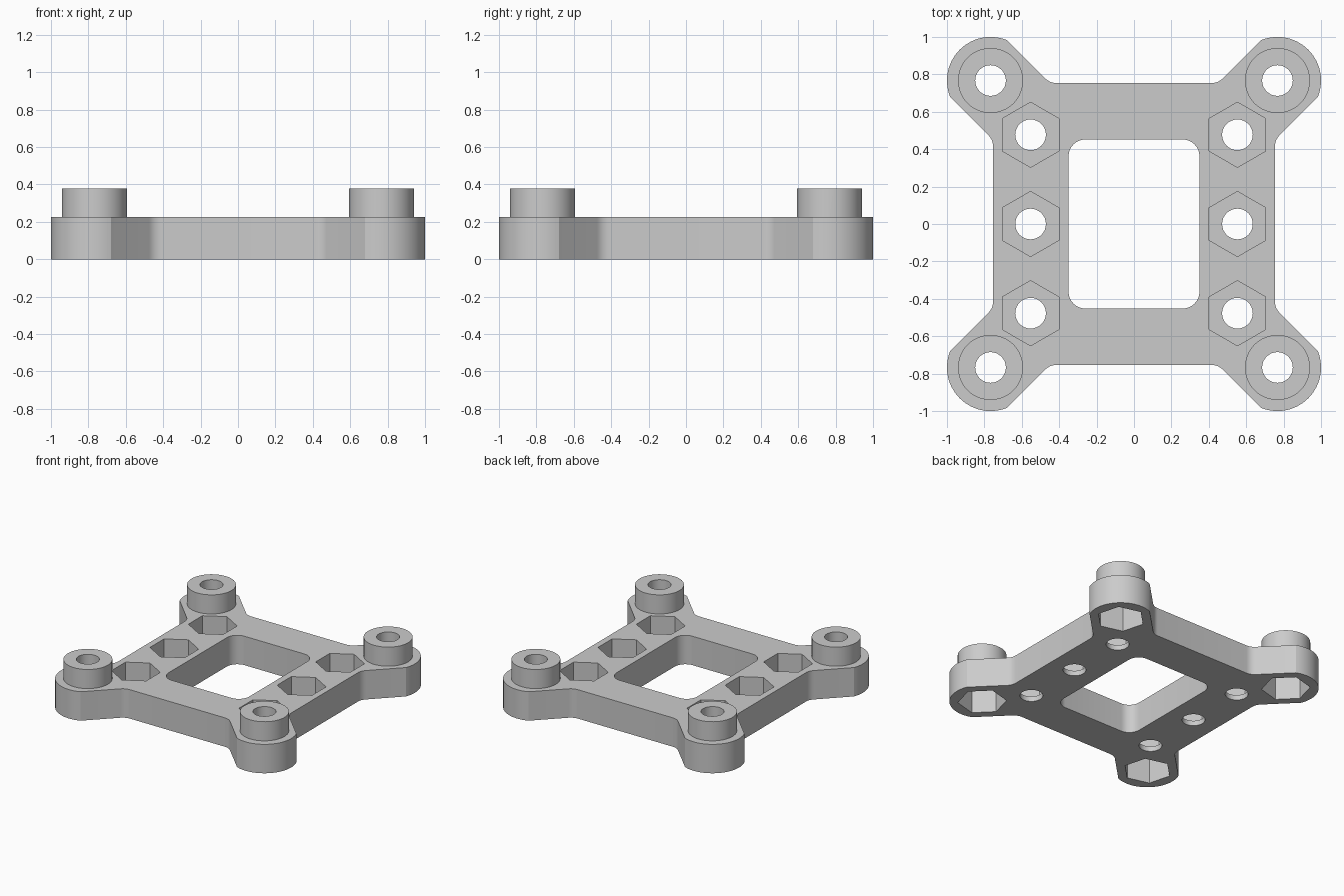
import bpy, bmesh, math
from mathutils import Matrix

if "Cube" in bpy.data.objects:
    bpy.data.objects.remove(bpy.data.objects["Cube"], do_unlink=True)

PLATE_TOP, BOSS_TOP = 0.227, 0.377
CORNER = 0.767
NUT_R, HOLE_R = 0.174, 0.082

grey = bpy.data.materials.new("plain grey")
grey.use_nodes = True
colour = (0.6, 0.6, 0.6, 1)
grey.diffuse_color = colour
grey.node_tree.nodes["Principled BSDF"].inputs["Base Color"].default_value = colour


def arc(cx, cy, r, a0, a1, n):
    """Points along an arc, angles in degrees."""
    angles = [math.radians(a0 + (a1 - a0) * i / n) for i in range(n + 1)]
    return [(cx + r * math.cos(a), cy + r * math.sin(a)) for a in angles]


def polygon(cx, cy, r, sides, turn=0):
    return arc(cx, cy, r, turn, turn + 360, sides)[:-1]


def prism(name, outlines, z0, z1):
    """Extrude each closed outline from z0 to z1 into one object."""
    bm = bmesh.new()
    for outline in outlines:
        face = bm.faces.new([bm.verts.new((x, y, z0)) for x, y in outline])
        new = bmesh.ops.extrude_face_region(bm, geom=[face])["geom"]
        verts = [v for v in new if isinstance(v, bmesh.types.BMVert)]
        bmesh.ops.translate(bm, verts=verts, vec=(0, 0, z1 - z0))
    bmesh.ops.recalc_face_normals(bm, faces=bm.faces)
    mesh = bpy.data.meshes.new(name)
    bm.to_mesh(mesh)
    bm.free()
    mesh.materials.append(grey)
    ob = bpy.data.objects.new(name, mesh)
    bpy.context.collection.objects.link(ob)
    return ob


def combine(target, tool, operation):
    """Apply a boolean and remove the tool."""
    tool.hide_render = True
    mod = target.modifiers.new(tool.name, "BOOLEAN")
    mod.operation, mod.object, mod.solver = operation, tool, "EXACT"
    bpy.context.view_layer.objects.active = target
    bpy.ops.object.modifier_apply(modifier=mod.name)
    bpy.data.objects.remove(tool, do_unlink=True)


# Plate outline: one rounded arm with filleted roots, turned four times
arm = (arc(0.843, 0.412, 0.09, 180, 135, 6)
       + arc(CORNER, CORNER, 0.233, -22, 112, 28)
       + arc(0.412, 0.843, 0.09, -45, -90, 6))
outline = []
for quarter in range(4):
    turn = Matrix.Rotation(quarter * math.pi / 2, 2)
    for x, y in arm:
        outline.append((turn[0][0] * x + turn[0][1] * y,
                        turn[1][0] * x + turn[1][1] * y))
plate = prism("mounting_plate", [outline], 0, PLATE_TOP)

corners = [(sx * CORNER, sy * CORNER) for sx in (-1, 1) for sy in (-1, 1)]
nuts = [(sx * 0.553, y) for sx in (-1, 1) for y in (-0.477, 0, 0.477)]

# Raised corner bosses
bosses = prism("corner_bosses", [polygon(x, y, NUT_R, 48) for x, y in corners],
               PLATE_TOP - 0.015, BOSS_TOP)
combine(plate, bosses, "UNION")

# Central window with rounded corners
w, h, r = 0.35, 0.452, 0.09
window = (arc(w - r, h - r, r, 0, 90, 8) + arc(r - w, h - r, r, 90, 180, 8)
          + arc(r - w, r - h, r, 180, 270, 8) + arc(w - r, r - h, r, 270, 360, 8))
combine(plate, prism("window_cutter", [window], -0.1, 0.5), "DIFFERENCE")

# Hexagonal nut pockets: from the top on the rails, from below at the corners
combine(plate, prism("top_pocket_cutter",
                     [polygon(x, y, NUT_R, 6, 90) for x, y in nuts],
                     0.04, 0.5), "DIFFERENCE")
combine(plate, prism("corner_pocket_cutter",
                     [polygon(x, y, NUT_R, 6, math.degrees(math.atan2(y, x)))
                      for x, y in corners], -0.1, 0.195), "DIFFERENCE")

# Screw holes
combine(plate, prism("hole_cutter",
                     [polygon(x, y, HOLE_R, 32) for x, y in nuts + corners],
                     -0.2, 0.6), "DIFFERENCE")

bpy.ops.object.select_all(action="DESELECT")
plate.select_set(True)
bpy.context.view_layer.objects.active = plate
bpy.ops.object.shade_smooth_by_angle(angle=math.radians(25))
